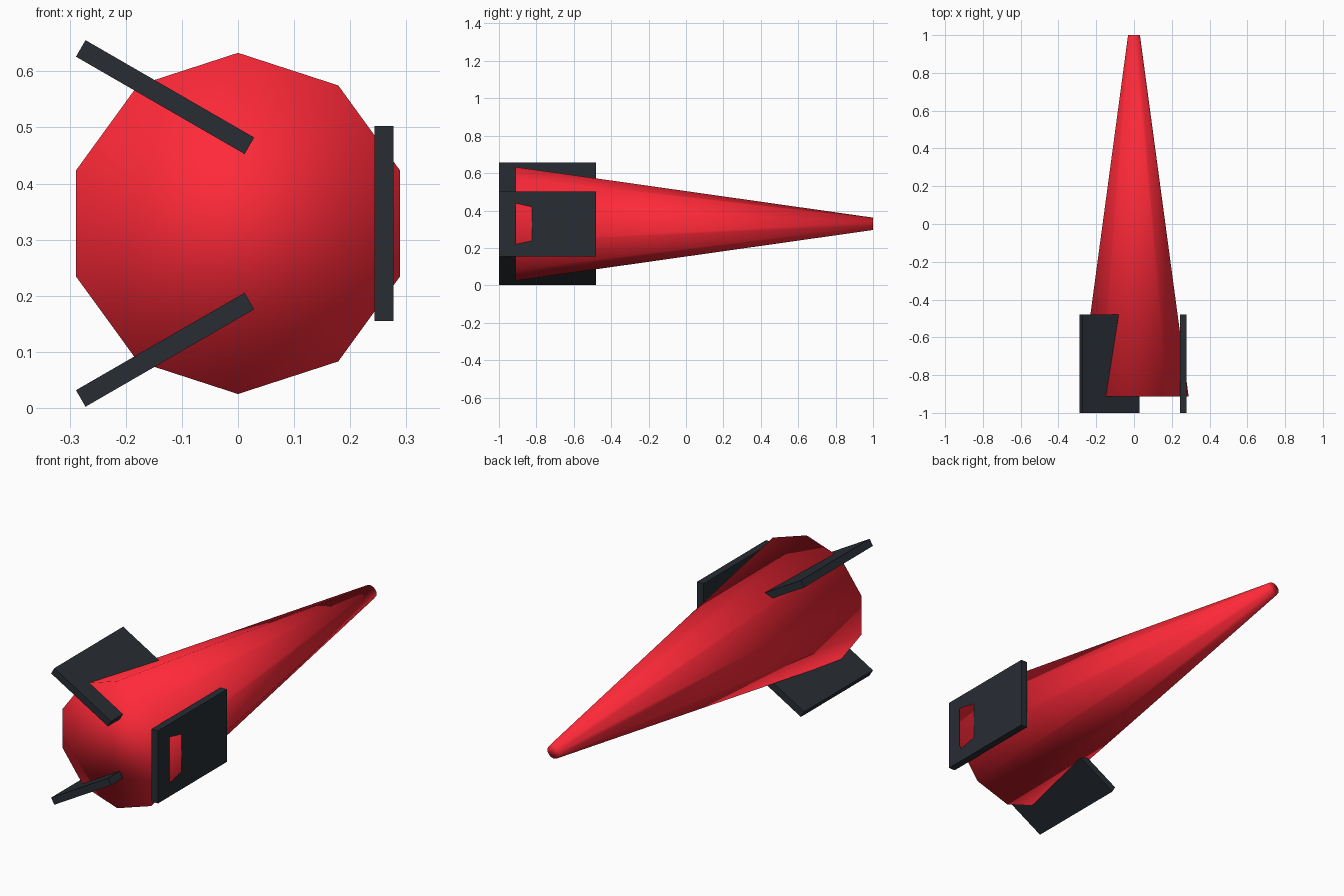
import bpy, math

if "Cube" in bpy.data.objects:
    bpy.data.objects.remove(bpy.data.objects["Cube"])

AXIS_Z = 0.329


def material(name, rgb):
    m = bpy.data.materials.new(name)
    m.diffuse_color = (*rgb, 1)
    m.use_nodes = True
    m.node_tree.nodes["Principled BSDF"].inputs["Base Color"].default_value = m.diffuse_color
    return m


red = material("red", (1.0, 0.022, 0.04))
dark = material("dark", (0.021, 0.026, 0.034))

# Tapered ten-sided body lying along y, tip at the back
bpy.ops.mesh.primitive_cone_add(vertices=10, radius1=0.304, radius2=0.033, depth=1.912,
                                location=(0, 0.044, AXIS_Z), rotation=(-math.pi / 2, 0, 0))
body = bpy.context.object
body.name = "body_cone"
body.data.materials.append(red)
bpy.ops.object.shade_smooth()

# Three flat plates spaced evenly around the wide end, the two left ones cutting into the body
for i in range(3):
    a = i * math.tau / 3
    bpy.ops.mesh.primitive_cube_add(
        size=1,
        location=(0.26 * math.cos(a), -0.74, AXIS_Z + 0.26 * math.sin(a)),
        rotation=(0, a, 0))
    fin = bpy.context.object
    fin.name = f"fin_{i + 1}"
    fin.scale = (0.034, 0.52, 0.347)
    fin.data.materials.append(dark)
